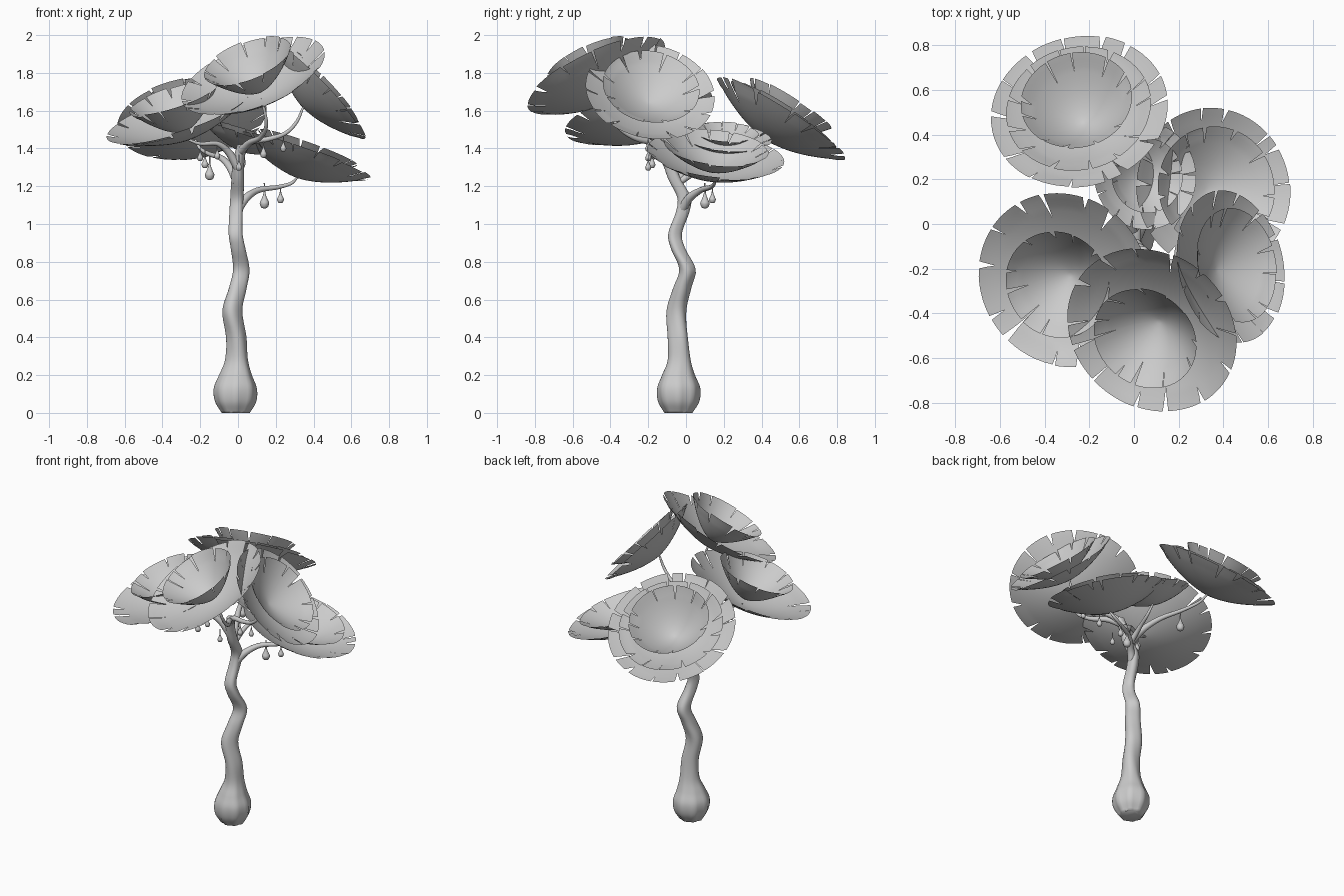
import bpy, bmesh, math, random
from mathutils import Vector

if "Cube" in bpy.data.objects:
    bpy.data.objects.remove(bpy.data.objects["Cube"])
random.seed(4)

def finish(name, bm, angle=40):
    bmesh.ops.recalc_face_normals(bm, faces=bm.faces)
    me = bpy.data.meshes.new(name)
    bm.to_mesh(me)
    bm.free()
    ob = bpy.data.objects.new(name, me)
    bpy.context.collection.objects.link(ob)
    bpy.ops.object.select_all(action='DESELECT')
    ob.select_set(True)
    bpy.context.view_layer.objects.active = ob
    bpy.ops.object.shade_smooth_by_angle(angle=math.radians(angle))
    return ob

def smooth_path(pts, n):
    """Catmull-Rom through (x, y, z, radius) points."""
    P = [Vector(p) for p in pts]
    P = [2 * P[0] - P[1]] + P + [2 * P[-1] - P[-2]]
    out = []
    for i in range(1, len(P) - 2):
        a, b, c, d = P[i - 1:i + 3]
        for k in range(n):
            t = k / n
            out.append(0.5 * (2 * b + (c - a) * t + (2 * a - 5 * b + 4 * c - d) * t ** 2
                              + (3 * b - a - 3 * c + d) * t ** 3))
    return out + [P[-2]]

def tube(name, pts, sides=12, n=6, lobe=None, level=False):
    bm = bmesh.new()
    path = smooth_path(pts, n)
    rings = []
    for i, p in enumerate(path):
        t = (path[min(i + 1, len(path) - 1)] - path[max(i - 1, 0)]).to_3d().normalized()
        if level:
            t = Vector((0, 0, 1))
        u = Vector((0, 1, 0)) - t * t.y
        u.normalize()
        v = t.cross(u)
        ring = []
        for k in range(sides):
            a = 2 * math.pi * k / sides
            r = p[3] * (1 + (lobe(p.z, a) if lobe else 0))
            ring.append(bm.verts.new(p.to_3d() + (u * math.cos(a) + v * math.sin(a)) * r))
        rings.append(ring)
    for r0, r1 in zip(rings, rings[1:]):
        for k in range(sides):
            j = (k + 1) % sides
            bm.faces.new((r0[k], r0[j], r1[j], r1[k]))
    bm.faces.new(rings[0])
    bm.faces.new(rings[-1])
    return finish(name, bm, 60)

def slit_bowl(name, apex, n, R, H, tabs, power):
    """Shallow bowl opening along n, its rim cut by tapered slits."""
    bm = bmesh.new()
    n = n.normalized()
    u = Vector((1, 0, 0)) - n * n.x
    u.normalize()
    v = n.cross(u)
    seg = 6
    rad = [0.05, .15, .28, .4, .5, .6, .68, .76, .84, .92, 1.0]
    start = [random.choice((.68, .76, .76, .84, .84)) for _ in range(tabs)]
    gap = [random.uniform(.008, .045) for _ in range(tabs)]
    jit = [random.uniform(-.3, .3) for _ in range(tabs)]
    edge = [(k + jit[k]) * 2 * math.pi / tabs for k in range(tabs)]
    center = bm.verts.new(apex)
    for k in range(tabs):
        j = (k + 1) % tabs
        a0, a1 = edge[k], edge[j] + (2 * math.pi if j == 0 else 0)
        lift = random.uniform(-.006, .006)
        rows = []
        for r in rad:
            g0 = gap[k] * max(0, (r - start[k]) / (1 - start[k]))
            g1 = gap[j] * max(0, (r - start[j]) / (1 - start[j]))
            row = []
            for s in range(seg + 1):
                a = a0 + g0 + (a1 - g1 - a0 - g0) * s / seg
                h = H * r ** power + (lift if r > .87 else 0)
                row.append(bm.verts.new(apex + (u * math.cos(a) + v * math.sin(a)) * r * R + n * h))
            rows.append(row)
        for s in range(seg):
            bm.faces.new((center, rows[0][s], rows[0][s + 1]))
            for q, w in zip(rows, rows[1:]):
                bm.faces.new((q[s], w[s], w[s + 1], q[s + 1]))
    bmesh.ops.remove_doubles(bm, verts=bm.verts, dist=1e-5)
    return finish(name, bm, 60)

# trunk with a ribbed bulb at the base and twisting lobes above
def ribs(z, a):
    return (.06 * math.cos(8 * a) * max(0, 1 - z / .35)
            + .08 * min(1, z / .4) * math.cos(3 * a + 7 * z))
tube("trunk", [(-.012, -.04, 0, .07), (-.012, -.04, .06, .104), (-.012, -.04, .13, .11),
               (-.01, -.04, .2, .085), (-.005, -.035, .28, .06), (-.008, -.04, .4, .053),
               (-.032, -.048, .54, .052), (-.005, -.02, .66, .047), (.015, .006, .76, .043),
               (0, -.045, .87, .038), (-.012, -.06, .95, .036), (-.008, -.02, 1.06, .035),
               (-.003, -.01, 1.14, .035), (.0, -.06, 1.24, .033), (.003, -.09, 1.33, .03),
               (.02, -.11, 1.42, .024)], sides=32, n=5, lobe=ribs, level=True)

# layered blooms: name, rim centre, facing, radius, inner size
blooms = [("back_left", (-.245, .505, 1.56), (-.14, .53, .835), .40, .63),
          ("front", (.08, -.475, 1.785), (-.33, -.41, .855), .40, .61),
          ("left", (-.315, -.25, 1.58), (-.3, -.23, .92), .40, .61),
          ("right", (.432, -.19, 1.70), (.72, .15, .68), .345, .75),
          ("back_right", (.355, .157, 1.365), (.33, .10, .935), .365, .76),
          ("middle", (.05, .215, 1.46), (.3, .06, .95), .24, .7)]
tips = {}
for name, c, n, R, inner in blooms:
    n = Vector(n).normalized()
    apex = Vector(c) - n * .35 * R
    tips[name] = apex
    slit_bowl(name + "_outer_bloom", apex, n, R, .35 * R, 14, 1.7)
    slit_bowl(name + "_inner_bloom", apex + n * .10 * R, n, inner * R,
              (.48 if inner < .7 else .36) * R, 11, 1.6)
    if name == "back_left":
        slit_bowl(name + "_middle_bloom", apex + n * .05 * R, n, .82 * R, .36 * R, 13, 1.7)

# branches from trunk to each bloom
def branch(name, pts):
    full = pts + [(*tips[name], .006)]
    tube(name + "_branch", full, sides=10, n=6)
branch("back_right", [(.0, -.02, 1.08, .026), (.045, .02, 1.14, .022), (.11, .08, 1.18, .016),
                      (.21, .13, 1.195, .012), (.28, .15, 1.215, .009)])
branch("back_left", [(0, -.06, 1.22, .028), (-.04, .03, 1.3, .022), (-.09, .14, 1.35, .016),
                     (-.15, .28, 1.37, .012), (-.2, .38, 1.4, .009)])
branch("left", [(.0, -.09, 1.3, .026), (-.05, -.12, 1.38, .02), (-.11, -.16, 1.425, .014),
                (-.2, -.2, 1.425, .01)])
branch("right", [(.005, -.09, 1.36, .026), (.06, -.13, 1.43, .018), (.16, -.17, 1.45, .014),
                 (.25, -.2, 1.48, .011), (.31, -.21, 1.54, .009)])
branch("front", [(.01, -.1, 1.38, .024), (.06, -.18, 1.43, .018), (.12, -.28, 1.46, .014),
                 (.15, -.37, 1.53, .01)])
branch("middle", [(0, -.04, 1.22, .02), (.01, .06, 1.28, .014), (.03, .16, 1.32, .01)])

# hanging teardrop fruit: position of belly, size
drops = [(.14, .10, 1.11, 1.25), (.225, .14, 1.13, .9), (-.15, .265, 1.26, 1.25),
         (-.2, -.2, 1.35, .8), (-.175, -.18, 1.315, .9), (-.11, -.17, 1.36, .8),
         (.005, -.2, 1.30, .8), (.135, -.17, 1.37, .9), (.24, -.2, 1.40, .8)]
for i, (x, y, z, s) in enumerate(drops):
    prof = [(-.022, .004), (-.017, .014), (0, .02), (.015, .014), (.035, .006), (.06, .003), (.085, .003)]
    tube(f"fruit_{i + 1}", [(x, y, z + h * s, r * s) for h, r in prof], sides=12, n=3, level=True)
